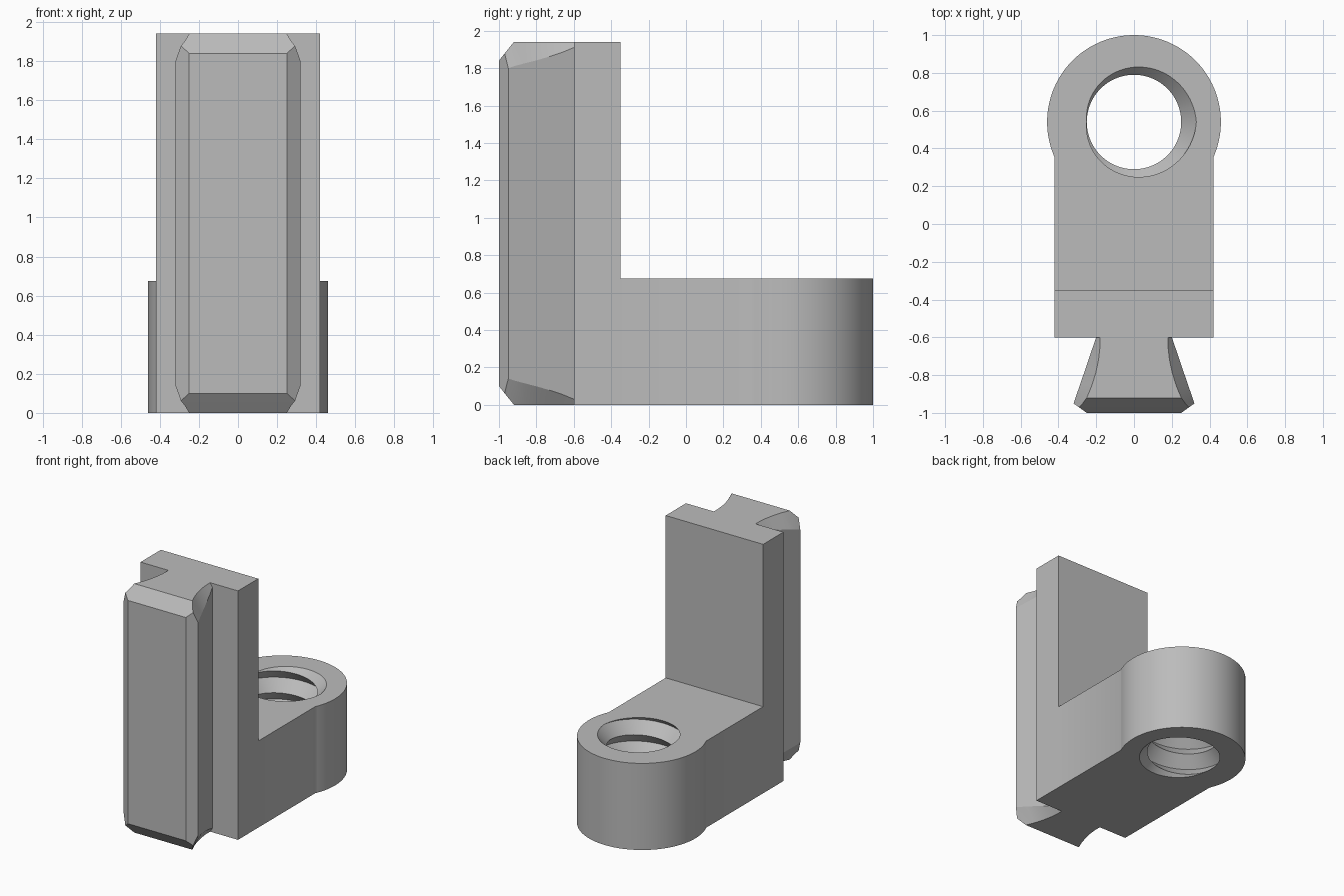
import bpy, bmesh, math

cube = bpy.data.objects.get("Cube")
if cube:
    bpy.data.objects.remove(cube, do_unlink=True)

grey = bpy.data.materials.new("grey")
grey.use_nodes = True
COLOUR = (0.5, 0.5, 0.5, 1)
grey.diffuse_color = COLOUR
grey.node_tree.nodes["Principled BSDF"].inputs["Base Color"].default_value = COLOUR

HEIGHT, ARM_TOP = 1.94, 0.675
HALF_WIDTH = 0.42
EYE_Y, EYE_RADIUS = 0.54, 0.46


def finish(name, bm):
    bmesh.ops.remove_doubles(bm, verts=bm.verts, dist=1e-5)
    bmesh.ops.recalc_face_normals(bm, faces=bm.faces)
    mesh = bpy.data.meshes.new(name)
    bm.to_mesh(mesh)
    bm.free()
    mesh.materials.append(grey)
    obj = bpy.data.objects.new(name, mesh)
    bpy.context.collection.objects.link(obj)
    return obj


def loft(name, sections):
    """Skin a list of equal-length closed sections and cap both ends."""
    bm = bmesh.new()
    rings = [[bm.verts.new(p) for p in s] for s in sections]
    n = len(rings[0])
    for a, b in zip(rings, rings[1:]):
        for i in range(n):
            j = (i + 1) % n
            bm.faces.new((a[i], a[j], b[j], b[i]))
    bm.faces.new(rings[0])
    bm.faces.new(rings[-1])
    return finish(name, bm)


def prism(name, outline, top):
    return loft(name, [[(x, y, z) for x, y in outline] for z in (0, top)])


def threaded_cutter(name, pitch=0.17, crest=0.25, root=0.33, steps=96):
    """Helical V-thread plug whose root meets the arm top at angle zero."""
    bm = bmesh.new()
    rows = []
    for k in range(-12, 5):
        row = []
        for i in range(steps):
            a = math.tau * i / steps
            r = crest if k % 2 else root
            z = ARM_TOP + pitch * (k / 2 + i / steps)
            row.append(bm.verts.new((r * math.cos(a), EYE_Y + r * math.sin(a), z)))
        rows.append(row)

    def vert(k, i):
        return rows[k + 2][0] if i == steps else rows[k][i]

    last = len(rows) - 3
    for k in range(last):
        for i in range(steps):
            bm.faces.new((vert(k, i), vert(k, i + 1), vert(k + 1, i + 1), vert(k + 1, i)))
    for k in (0, last):
        hub = bm.verts.new((0, EYE_Y, rows[k][0].co.z + pitch / 2))
        rim = [vert(k, i) for i in range(steps + 1)] + [rows[k + 1][0], rows[k][0]]
        for a, b in zip(rim, rim[1:]):
            bm.faces.new((hub, a, b))
    return finish(name, bm)


def combine(obj, tool, operation):
    mod = obj.modifiers.new(tool.name, 'BOOLEAN')
    mod.operation = operation
    mod.solver = 'EXACT'
    mod.object = tool
    bpy.context.view_layer.objects.active = obj
    bpy.ops.object.modifier_apply(modifier=mod.name)
    bpy.data.objects.remove(tool, do_unlink=True)


# Arm with a round eye at the back
start = -math.asin(math.sqrt(EYE_RADIUS**2 - HALF_WIDTH**2) / EYE_RADIUS)
arc = [start + (math.pi - 2 * start) * i / 96 for i in range(97)]
outline = [(-HALF_WIDTH, -0.60), (HALF_WIDTH, -0.60)]
outline += [(EYE_RADIUS * math.cos(a), EYE_Y + EYE_RADIUS * math.sin(a)) for a in arc]
bracket = prism("bracket", outline, ARM_TOP)

# Upright plate
w = HALF_WIDTH
plate = prism("upright_plate", [(-w, -0.60), (w, -0.60), (w, -0.35), (-w, -0.35)], HEIGHT)

# Dovetail rail: y, half width, top half width, top inset, shoulder inset
stations = [
    (-0.50, 0.20, 0.18, 0, 0.03),
    (-0.60, 0.20, 0.18, 0, 0.03),
    (-0.66, 0.221, 0.181, 0, 0.055),
    (-0.72, 0.241, 0.188, 0, 0.075),
    (-0.79, 0.265, 0.203, 0, 0.096),
    (-0.86, 0.289, 0.225, 0, 0.114),
    (-0.92, 0.31, 0.25, 0, 0.13),
    (-0.95, 0.32, 0.272, 0.037, 0.14),
    (-0.97, 0.292, 0.292, 0.062, 0.062),
    (-1.00, 0.25, 0.25, 0.10, 0.10),
]
sections = []
for y, wide, narrow, inset, shoulder in stations:
    side = [(narrow, inset), (wide, shoulder),
            (wide, HEIGHT - shoulder), (narrow, HEIGHT - inset)]
    sections.append([(x, y, z) for x, z in side] +
                    [(-x, y, z) for x, z in reversed(side)])
rail = loft("dovetail_rail", sections)

# Join the solids and cut the threaded hole
combine(bracket, plate, 'UNION')
combine(bracket, rail, 'UNION')
combine(bracket, threaded_cutter("thread_cutter"), 'DIFFERENCE')

bpy.ops.object.select_all(action='DESELECT')
bracket.select_set(True)
bpy.context.view_layer.objects.active = bracket
bpy.ops.object.shade_smooth_by_angle(angle=math.radians(25))
